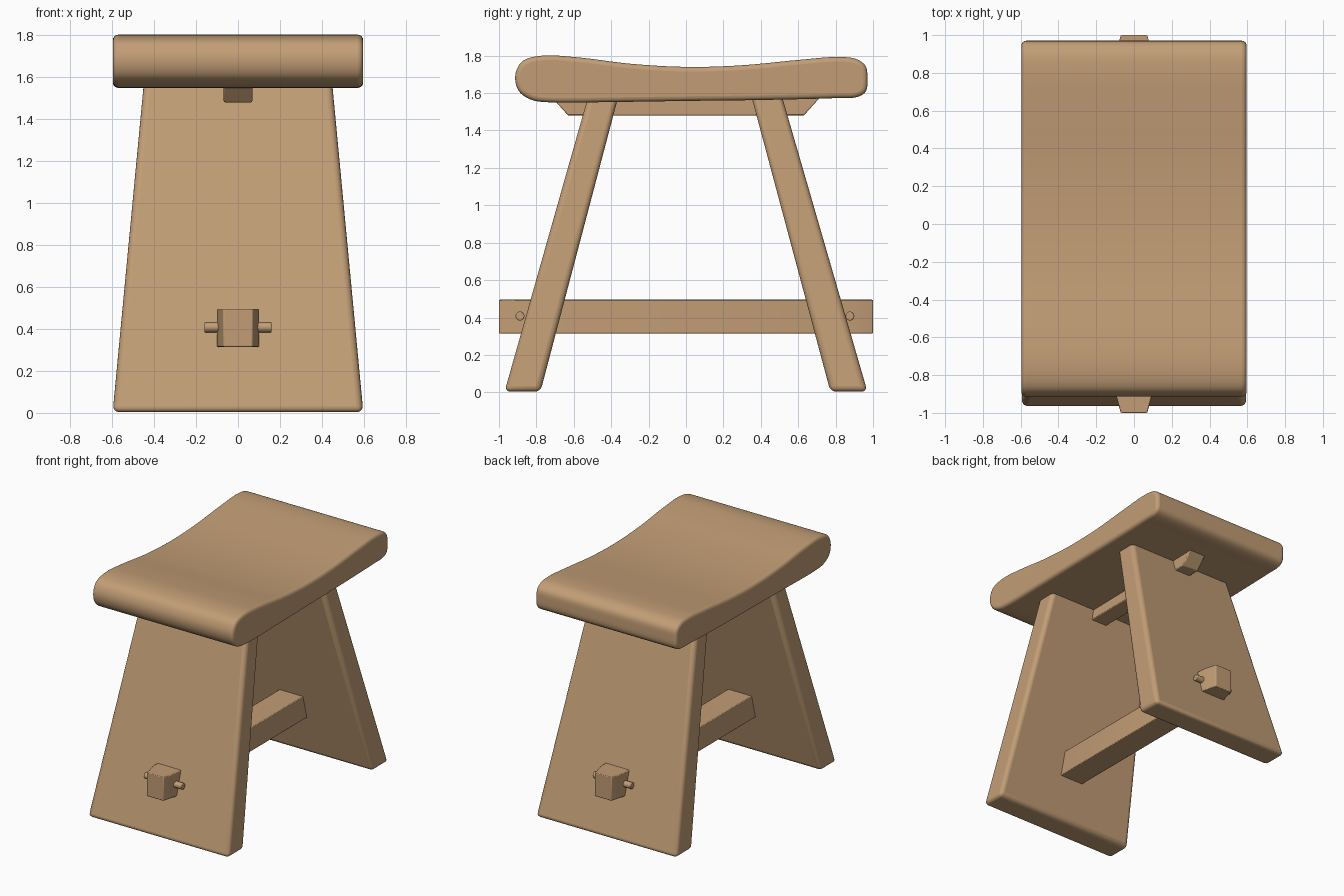
import bpy, bmesh, math
from mathutils import Vector

if "Cube" in bpy.data.objects:
    bpy.data.objects.remove(bpy.data.objects["Cube"])

wood = bpy.data.materials.new("warm_wood")
wood.diffuse_color = (0.54, 0.34, 0.18, 1)
wood.use_nodes = True
wood.node_tree.nodes["Principled BSDF"].inputs["Base Color"].default_value = wood.diffuse_color


def finish(name, bm, bevel=0.0, segments=4, angle=40):
    """Turn a bmesh into a softly bevelled wooden part."""
    bmesh.ops.recalc_face_normals(bm, faces=bm.faces)
    me = bpy.data.meshes.new(name)
    bm.to_mesh(me)
    bm.free()
    ob = bpy.data.objects.new(name, me)
    bpy.context.collection.objects.link(ob)
    me.materials.append(wood)
    if bevel:
        m = ob.modifiers.new("soft_edges", 'BEVEL')
        m.width, m.segments = bevel, segments
        m.limit_method, m.angle_limit = 'ANGLE', math.radians(angle)
    bpy.ops.object.select_all(action='DESELECT')
    ob.select_set(True)
    bpy.context.view_layer.objects.active = ob
    bpy.ops.object.shade_smooth_by_angle(angle=math.radians(35))
    return ob


def loft(rings):
    """Join equal-length rings of points into a capped solid."""
    bm = bmesh.new()
    vs = [[bm.verts.new(p) for p in r] for r in rings]
    n = len(vs[0])
    for a, b in zip(vs, vs[1:]):
        for i in range(n):
            bm.faces.new((a[i], a[(i + 1) % n], b[(i + 1) % n], b[i]))
    bm.faces.new(vs[0])
    bm.faces.new(vs[-1])
    return bm


def smooth_loop(pts, steps=5):
    """Closed Catmull-Rom curve (centripetal) through 2D points."""
    pts = [Vector(p) for p in pts]
    n, out = len(pts), []
    for i in range(n):
        p0, p1, p2, p3 = (pts[(i + k) % n] for k in (-1, 0, 1, 2))
        t1 = (p1 - p0).length ** 0.5
        t2 = t1 + (p2 - p1).length ** 0.5
        t3 = t2 + (p3 - p2).length ** 0.5
        for s in range(steps):
            t = t1 + (t2 - t1) * s / steps
            a1 = p0.lerp(p1, t / t1)
            a2 = p1.lerp(p2, (t - t1) / (t2 - t1))
            a3 = p2.lerp(p3, (t - t2) / (t3 - t2))
            b1 = a1.lerp(a2, t / t2)
            b2 = a2.lerp(a3, (t - t1) / (t3 - t1))
            out.append(b1.lerp(b2, (t - t1) / (t2 - t1)))
    return out


# Dished seat: side profile (y, z) extruded across the width
profile = [(-0.91, 1.71), (-0.875, 1.77), (-0.77, 1.80), (-0.57, 1.79),
           (-0.30, 1.757), (0, 1.74), (0.29, 1.748), (0.61, 1.778),
           (0.81, 1.793), (0.91, 1.782), (0.96, 1.745), (0.97, 1.68),
           (0.962, 1.61), (0.92, 1.58), (0.80, 1.573), (0.40, 1.563),
           (0, 1.558), (-0.40, 1.552), (-0.72, 1.55), (-0.82, 1.562),
           (-0.885, 1.60), (-0.91, 1.65)]
curve = smooth_loop(profile)
finish("seat", loft([[(x, p.x, p.y) for p in curve] for x in (-0.596, 0.596)]),
       0.025, 4, 60)

# Splayed plank legs, narrower at the top
for name, s, bot, top in (("front_leg", -1, (0.97, 0.778), (0.518, 0.357)),
                          ("back_leg", 1, (0.97, 0.772), (0.508, 0.345))):
    rings = []
    for z, hw, (outer, inner) in ((0.004, 0.597, bot), (1.60, 0.446, top)):
        rings.append([(-hw, s * outer, z), (hw, s * outer, z),
                      (hw, s * inner, z), (-hw, s * inner, z)])
    finish(name, loft(rings), 0.03)

# Cleat under the seat, with sloped ends
finish("seat_cleat", loft([[(x, -0.63, 1.48), (x, 0.63, 1.48),
                            (x, 0.72, 1.58), (x, -0.72, 1.58)]
                           for x in (-0.068, 0.068)]), 0.006, 2)

# Through stretcher with tapered ends
finish("stretcher", loft([[(-w, y, 0.315), (w, y, 0.315),
                           (w, y, 0.495), (-w, y, 0.495)]
                          for y, w in ((-1, 0.07), (-0.89, 0.1),
                                       (0.89, 0.1), (1, 0.07))]), 0.005, 2)

# Locking pegs through the stretcher ends
for name, y in (("front_peg", -0.888), ("back_peg", 0.876)):
    finish(name, loft([[(x, y + 0.024 * math.cos(a), 0.408 + 0.024 * math.sin(a))
                        for a in (i * math.tau / 20 for i in range(20))]
                       for x in (-0.16, 0.16)]), 0.004, 2)
